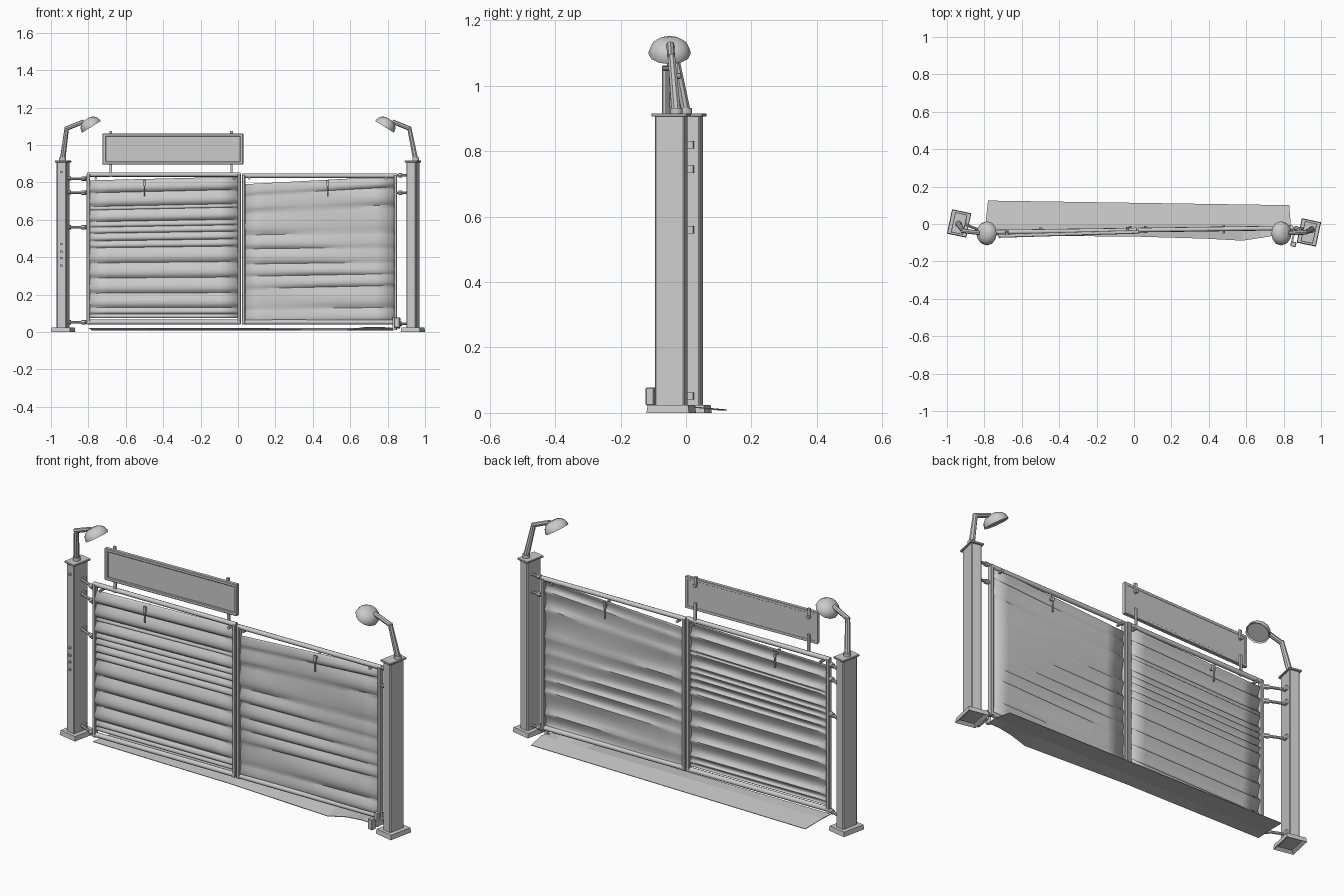
import bpy, bmesh, math
from mathutils import Vector, Matrix

if "Cube" in bpy.data.objects:
    bpy.data.objects.remove(bpy.data.objects["Cube"])


def gy(x):
    # the gate line is slightly skewed in plan
    return -0.044 + 0.014 * (x + 0.8)


def finish(name, bm, smooth=None):
    bmesh.ops.recalc_face_normals(bm, faces=bm.faces)
    me = bpy.data.meshes.new(name)
    bm.to_mesh(me)
    bm.free()
    ob = bpy.data.objects.new(name, me)
    bpy.context.collection.objects.link(ob)
    if smooth:
        bpy.ops.object.select_all(action='DESELECT')
        ob.select_set(True)
        bpy.context.view_layer.objects.active = ob
        bpy.ops.object.shade_smooth_by_angle(angle=math.radians(smooth))
    return ob


def box(name, center, size, rot=0.0, bevel=0.0):
    bm = bmesh.new()
    bmesh.ops.create_cube(bm, size=1)
    bmesh.ops.scale(bm, vec=size, verts=bm.verts)
    if bevel:
        bmesh.ops.bevel(bm, geom=list(bm.edges), offset=bevel, segments=1, affect='EDGES')
    bmesh.ops.transform(bm, matrix=Matrix.Translation(center) @ Matrix.Rotation(rot, 4, 'Z'), verts=bm.verts)
    return finish(name, bm)


def rod(name, a, b, r, sides=10, r2=None):
    a, b = Vector(a), Vector(b)
    d = b - a
    bm = bmesh.new()
    bmesh.ops.create_cone(bm, cap_ends=True, segments=sides, radius1=r, radius2=r2 or r, depth=d.length)
    rot = d.to_track_quat('Z', 'Y').to_matrix().to_4x4()
    bmesh.ops.transform(bm, matrix=Matrix.Translation((a + b) / 2) @ rot, verts=bm.verts)
    return finish(name, bm, 40)


def rail(name, x0, x1, z, r=0.011, dy=0.0, dz=0.0):
    return rod(name, (x0, gy(x0) + dy, z), (x1, gy(x1) + dy, z + dz), r)


def corrugated(name, x0, x1, z0, ztl, ztr, breaks, amp, fade):
    # ribbed sheet: each band between breaks bulges forward
    bm = bmesh.new()
    nx, sub = 8, 7
    levels = [0.0] + breaks + [1.0]
    ts = []
    for i, (a, b) in enumerate(zip(levels, levels[1:])):
        for k in range(sub):
            u = k / sub
            ts.append((a + (b - a) * u, math.sin(math.pi * u ** 0.7) * min(1, (b - a) * 14)))
    ts.append((1.0, 0.0))
    rows = []
    for t, h in ts:
        row = []
        for j in range(nx + 1):
            s = j / nx
            x = x0 + (x1 - x0) * s
            top = ztl + (ztr - ztl) * s
            z = z0 + t * (top - z0) + fade * 0.015 * math.sin(t * 9) * s
            a = amp * (1 - fade * (0.5 + 0.5 * math.sin(5 * s + t * 7)))
            row.append(bm.verts.new((x, gy(x) + 0.004 - a * h, z)))
        rows.append(row)
    for r0, r1 in zip(rows, rows[1:]):
        for j in range(nx):
            bm.faces.new((r0[j], r0[j + 1], r1[j + 1], r1[j]))
    ob = finish(name, bm, 35)
    m = ob.modifiers.new('thickness', 'SOLIDIFY')
    m.thickness = 0.003
    m.offset = 0


# Posts with base plates and caps
ROT = math.radians(-12)
for side, px, py in (('left', -0.935, 0.003), ('right', 0.935, -0.045)):
    box(side + '_post', (px, py, 0.465), (0.052, 0.092, 0.89), ROT, 0.004)
    cap = box(side + '_post_cap', (px, py, 0.911), (0.067, 0.11, 0.01), ROT, 0.002)
    # base plate with hollow underside
    bm = bmesh.new()
    bmesh.ops.create_cube(bm, size=1)
    bmesh.ops.scale(bm, vec=(0.105, 0.133, 0.024), verts=bm.verts)
    low = [f for f in bm.faces if f.normal.z < -0.5]
    bmesh.ops.inset_region(bm, faces=low, thickness=0.022)
    bmesh.ops.translate(bm, vec=(0, 0, 0.012), verts=low[0].verts)
    hi = [v for v in bm.verts if v.co.z > 0.011]
    bmesh.ops.scale(bm, vec=(0.95, 0.95, 1), verts=hi)
    bmesh.ops.transform(bm, matrix=Matrix.Translation((px, py, 0.012)) @ Matrix.Rotation(ROT, 4, 'Z'), verts=bm.verts)
    finish(side + '_base_plate', bm)

# Bolts on the left post front
for z in (0.355, 0.395, 0.43, 0.47, 0.855):
    rod('post_bolt', (-0.943, -0.03, z), (-0.946, -0.05, z), 0.007, 8)

# Curved-neck lamps
for side, s, px, ya, yb in (('left', -1, -0.938, 0.0, -0.035), ('right', 1, 0.95, -0.03, -0.045)):
    knee = (s * 0.915, yb, 1.095)
    rod(side + '_lamp_collar', (px, ya, 0.914), (px, ya, 0.932), 0.019, 10)
    rod(side + '_lamp_stem', (px, ya, 0.92), knee, 0.015, 8, 0.012)
    rod(side + '_lamp_neck', (s * 0.922, yb, 1.086), (s * 0.825, -0.048, 1.125), 0.012, 8)
    bm = bmesh.new()
    prof = [(1.0, -0.2), (1.0, 0), (0.92, 0.4), (0.7, 0.75), (0.38, 0.96)]
    n = 12
    rings = [[bm.verts.new((r * math.cos(2 * math.pi * i / n), r * math.sin(2 * math.pi * i / n), h))
              for i in range(n)] for r, h in prof]
    lens = [bm.verts.new((0.88 * v.co.x, 0.88 * v.co.y, -0.05)) for v in rings[0]]
    rings.insert(0, lens)
    for a, b in zip(rings, rings[1:]):
        for i in range(n):
            bm.faces.new((a[i], a[(i + 1) % n], b[(i + 1) % n], b[i]))
    bm.faces.new(rings[0])
    bm.faces.new(rings[-1])
    mat = (Matrix.Translation((s * 0.788, -0.05, 1.104)) @ Matrix.Rotation(s * math.radians(32), 4, 'Y')
           @ Matrix.Diagonal((0.058, 0.064, 0.042, 1)))
    bmesh.ops.transform(bm, matrix=mat, verts=bm.verts)
    finish(side + '_lamp_head', bm, 35)

# Gate frames and corrugated sheets
for side, x0, x1, zt in (('left', -0.80, 0.006, 0.842), ('right', 0.03, 0.842, 0.836)):
    rail(side + '_top_rail', x0 - 0.008, x1 + 0.008, zt, 0.012)
    rail(side + '_bottom_rail', x0 - 0.008, x1 + 0.008, 0.053, 0.013)
    for x in (x0, x1):
        box(side + '_stile', (x, gy(x), (zt + 0.04) / 2 + 0.003), (0.018, 0.026, zt - 0.036), 0, 0.003)
corrugated('left_sheet', -0.793, 0.0, 0.075, 0.81, 0.83,
           [0.03, 0.075, 0.18, 0.29, 0.40, 0.51, 0.56, 0.615, 0.66, 0.70, 0.785, 0.81, 0.91], 0.016, 0.0)
corrugated('right_sheet', 0.036, 0.836, 0.055, 0.79, 0.828,
           [0.09, 0.24, 0.33, 0.42, 0.53, 0.63, 0.80, 0.92], 0.014, 0.7)

# Sign above the left leaf: back board, raised border, posts and clips
S0, S1, ZB, ZT = -0.725, 0.028, 0.896, 1.062
sy = lambda x: -0.064 + 0.03 * (x + 0.73)
tilt = math.atan(0.03)
mid = (S0 + S1) / 2
box('sign_board', (mid, sy(mid) + 0.004, (ZB + ZT) / 2), (S1 - S0, 0.01, ZT - ZB), tilt)
for z in (ZB + 0.008, ZT - 0.008):
    box('sign_border', (mid, sy(mid), z), (S1 - S0, 0.02, 0.017), tilt, 0.003)
for x in (S0 + 0.009, S1 - 0.009):
    box('sign_border', (x, sy(x), (ZB + ZT) / 2), (0.018, 0.02, ZT - ZB), tilt, 0.003)
for x in (-0.68, -0.035):
    box('sign_post', (x, sy(x) + 0.016, 0.885), (0.012, 0.01, 0.11), tilt)
    box('sign_clip', (x, sy(x) + 0.011, 1.05), (0.014, 0.012, 0.05), tilt)
    rod('sign_pin', (x, sy(x) + 0.006, 1.03), (x, sy(x) + 0.026, 1.03), 0.009, 8)

# Hinge pins between posts and gate
for z in (0.82, 0.745, 0.56, 0.052):
    rod('left_hinge_pin', (-0.925, 0.008, z), (-0.80, gy(-0.8), z), 0.007, 8)
    rod('left_hinge_collar', (-0.835, -0.03, z), (-0.813, -0.041, z), 0.012, 8)
    box('left_hinge_lug', (-0.905, 0.012, z), (0.018, 0.024, 0.022), ROT)
for z in (0.838, 0.745, 0.045):
    rod('right_hinge_pin', (0.835, gy(0.83), z), (0.92, -0.025, z), 0.007, 8)
    rod('right_hinge_collar', (0.858, -0.022, z), (0.876, -0.023, z), 0.012, 8)

# Hanging hooks on each sheet, front and back
for x in (-0.5, 0.48):
    for dy in (-0.02, 0.016):
        y = gy(x) + dy
        rod('hook_bar', (x, y, 0.725), (x, y, 0.81), 0.004, 6)
        box('hook_plate', (x, y, 0.795), (0.014, 0.008, 0.03))
    rod('hook_through_pin', (x, gy(x) - 0.024, 0.795), (x, gy(x) + 0.022, 0.795), 0.006, 8)
for x in (-0.76, -0.02, 0.06, 0.79):
    rod('rail_bolt', (x, gy(x) - 0.016, 0.822), (x, gy(x) + 0.022, 0.822), 0.007, 8)

# Gate stop by the right post
box('stop_plate', (0.852, -0.108, 0.05), (0.03, 0.026, 0.055), ROT, 0.003)
box('stop_arm', (0.852, -0.065, 0.035), (0.01, 0.085, 0.03), ROT)
box('stop_upright', (0.838, -0.045, 0.045), (0.02, 0.014, 0.07), ROT)

# Ground sheet sloping down to the back, bent at the front right corner
bm = bmesh.new()
front = [(-0.80, -0.062, 0.021), (-0.4, -0.064, 0.018), (0.0, -0.067, 0.016), (0.38, -0.078, 0.010),
         (0.58, -0.089, 0.010), (0.68, -0.074, 0.026), (0.76, -0.060, 0.026), (0.84, -0.04, 0.012)]
rows = [[], [], []]
for i, (x, y, z) in enumerate(front):
    rows[0].append(bm.verts.new((x, y, z)))
    rows[1].append(bm.verts.new((x * 0.995 + 0.002, 0.0, 0.02)))
    rows[2].append(bm.verts.new((x * 0.982 + 0.005, 0.113 - 0.015 * x, 0.009)))
for a, b in zip(rows, rows[1:]):
    for i in range(len(front) - 1):
        bm.faces.new((a[i], a[i + 1], b[i + 1], b[i]))
sheet = finish('ground_sheet', bm)
m = sheet.modifiers.new('thickness', 'SOLIDIFY')
m.thickness = 0.003
m.offset = 0
